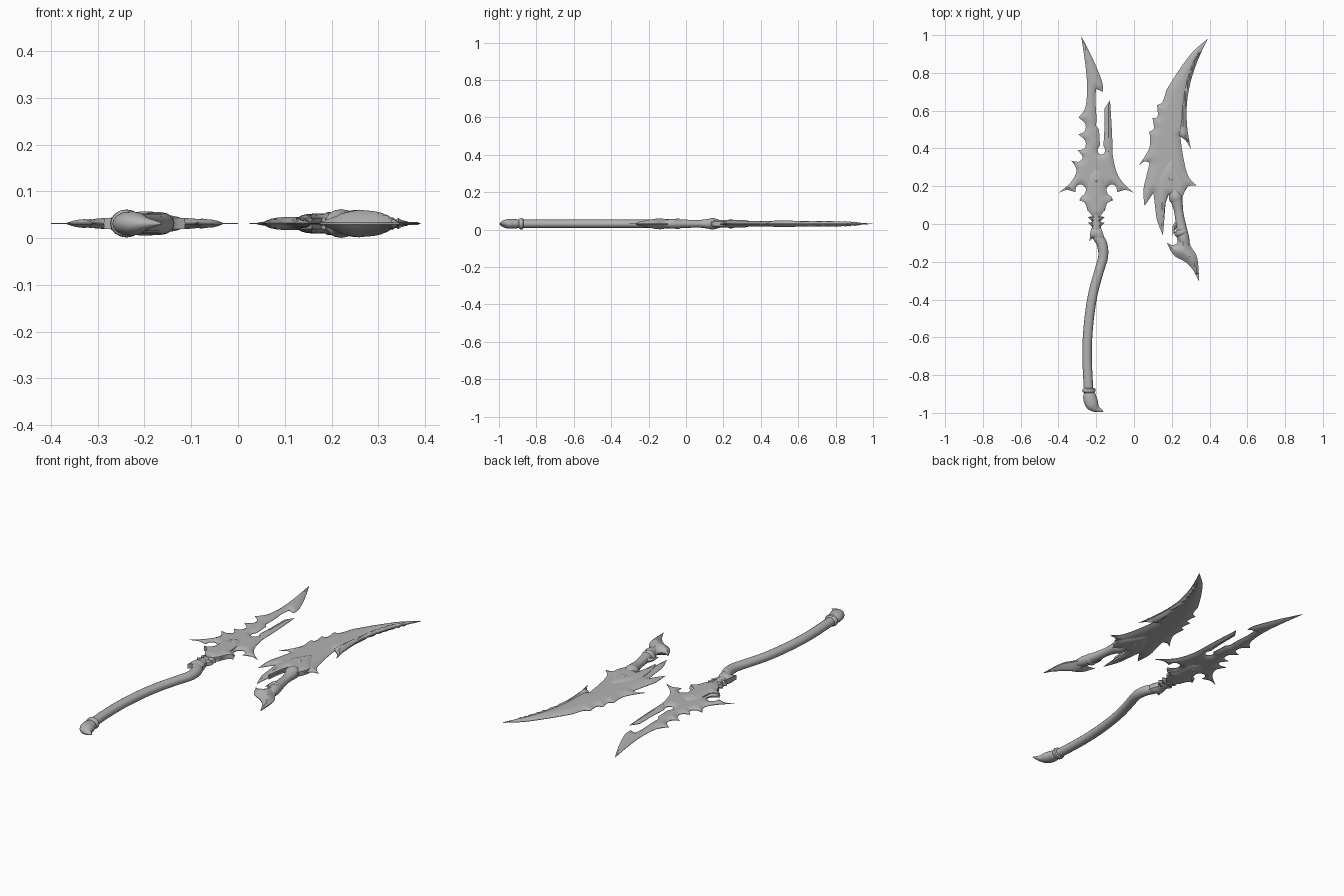
import bpy, bmesh, math
from mathutils import Vector, Matrix
from mathutils.geometry import delaunay_2d_cdt, intersect_point_line

if "Cube" in bpy.data.objects:
    bpy.data.objects.remove(bpy.data.objects["Cube"])

MID = 0.031   # height of the flat middle plane of both weapons

steel = bpy.data.materials.new("steel grey")
steel.diffuse_color = (0.45, 0.45, 0.45, 1)
steel.use_nodes = True
steel.node_tree.nodes["Principled BSDF"].inputs["Base Color"].default_value = steel.diffuse_color


def spline(pts, n=5):
    """Smooth curve through the points (any dimension)."""
    pts = [Vector(p) for p in pts]
    p = [pts[0]] + pts + [pts[-1]]
    out = []
    for i in range(1, len(p) - 2):
        a, b, c, d = p[i - 1:i + 3]
        for k in range(n):
            t = k / n
            out.append(0.5 * (2 * b + (c - a) * t + (2 * a - 5 * b + 4 * c - d) * t * t
                              + (3 * b - a - 3 * c + d) * t ** 3))
    return out + [pts[-1]]


def outline(strokes):
    """Each stroke is a smooth run from the last corner to a new corner."""
    prev, pts = strokes[-1][-1], []
    for s in strokes:
        run = [prev] + s
        pts += spline(run, 5 if len(run) > 2 else 1)[:-1]
        prev = s[-1]
    return pts


def finish(name, bm):
    bmesh.ops.recalc_face_normals(bm, faces=bm.faces)
    me = bpy.data.meshes.new(name)
    bm.to_mesh(me)
    bm.free()
    me.materials.append(steel)
    ob = bpy.data.objects.new(name, me)
    bpy.context.collection.objects.link(ob)
    return ob


def distance(p, loop):
    best = 9.0
    for a, b in zip(loop, loop[1:] + loop[:1]):
        ab = b - a
        t = max(0, min(1, (p - a).dot(ab) / max(ab.length_squared, 1e-12)))
        best = min(best, (p - a - ab * t).length)
    return best


def blade(name, strokes, cap, bevel, edge=0.001, grid=0.012):
    """Flat blade, thickness rising from the edge to cap over the bevel width."""
    loop = outline(strokes)
    pts = list(loop)
    xs, ys = [p.x for p in loop], [p.y for p in loop]
    for i in range(int((max(xs) - min(xs)) / grid) + 1):
        for j in range(int((max(ys) - min(ys)) / grid) + 1):
            q = Vector((min(xs) + i * grid, min(ys) + j * grid))
            if distance(q, loop) > grid * 0.4:
                pts.append(q)
    res = delaunay_2d_cdt(pts, [], [list(range(len(loop)))], 1, 1e-5)
    verts, faces = res[0], res[2]
    bm = bmesh.new()
    top, low = {}, {}
    for i in {i for f in faces for i in f}:
        p = verts[i]
        t = min(distance(p, loop) / bevel, 1)
        h = edge + (cap - edge) * t * (2 - t)
        top[i] = bm.verts.new((p.x, p.y, MID + h))
        low[i] = bm.verts.new((p.x, p.y, MID - h))
    count = {}
    for f in faces:
        bm.faces.new([top[i] for i in f])
        bm.faces.new([low[i] for i in reversed(f)])
        for a, b in zip(f, list(f[1:]) + [f[0]]):
            count.setdefault(frozenset((a, b)), []).append((a, b))
    for e in count.values():          # rim wall
        if len(e) == 1:
            a, b = e[0]
            bm.faces.new([top[b], top[a], low[a], low[b]])
    return finish(name, bm)


def tube(name, path, flat=1.0, sides=16, n=5):
    """Round bar along (x, y, radius) points."""
    pts = spline(path, n)
    bm, rings = bmesh.new(), []
    for i, p in enumerate(pts):
        d = pts[min(i + 1, len(pts) - 1)] - pts[max(i - 1, 0)]
        side = Vector((-d.y, d.x, 0)).normalized()
        ring = []
        for k in range(sides):
            a = 2 * math.pi * k / sides
            v = Vector((p.x, p.y, MID)) + side * p.z * math.cos(a)
            ring.append(bm.verts.new(v + Vector((0, 0, p.z * flat * math.sin(a)))))
        rings.append(ring)
    for r, s in zip(rings, rings[1:]):
        for k in range(sides):
            m = (k + 1) % sides
            bm.faces.new([r[k], r[m], s[m], s[k]])
    bm.faces.new(rings[0])
    bm.faces.new(rings[-1])
    return finish(name, bm)


def boss(name, x, y, rx, ry, rz):
    bm = bmesh.new()
    m = Matrix.Translation((x, y, MID)) @ Matrix.Diagonal((rx, ry, rz, 1))
    bmesh.ops.create_uvsphere(bm, u_segments=16, v_segments=8, radius=1, matrix=m)
    return finish(name, bm)


# --- polearm: forked blade with winged guard ---
right_side = [
    [(-.23, .90), (-.19, .81), (-.167, .745), (-.165, .70)], [(-.20, .715)],
    [(-.205, .66), (-.20, .59), (-.20, .52)], [(-.185, .50)],
    [(-.18, .415)], [(-.192, .395), (-.187, .375), (-.172, .367), (-.157, .377), (-.153, .395), (-.162, .415)],
    [(-.157, .50), (-.157, .61)], [(-.127, .655)],
    [(-.12, .55), (-.115, .45), (-.112, .36), (-.09, .27), (-.055, .215), (0, .165)],
    [(-.045, .18), (-.09, .168)],
    [(-.095, .198), (-.12, .21), (-.145, .188), (-.138, .158), (-.12, .145)],
    [(-.11, .125)], [(-.14, .112), (-.155, .07)], [(-.175, .06)],
]
left_side = [
    [(-.225, .06)], [(-.245, .07)], [(-.26, .112), (-.29, .125)], [(-.28, .145)],
    [(-.262, .158), (-.255, .188), (-.28, .21), (-.305, .198), (-.31, .168)],
    [(-.355, .18), (-.40, .165)],
    [(-.345, .21), (-.315, .25), (-.305, .29), (-.33, .335)],
    [(-.29, .33), (-.272, .355), (-.298, .39)],
    [(-.262, .40), (-.258, .44), (-.295, .475)],
    [(-.262, .49), (-.258, .53), (-.295, .565)],
    [(-.26, .61), (-.248, .71), (-.256, .83), (-.28, .997)],
]
blade("polearm_blade", right_side + left_side, 0.012, 0.032)
blade("polearm_guard_plate", [
    [(-.165, .25), (-.155, .19), (-.15, .15), (-.113, .125)], [(-.14, .11), (-.157, .07)],
    [(-.18, .04)], [(-.22, .04)], [(-.243, .07)], [(-.26, .11), (-.287, .125)],
    [(-.25, .15), (-.245, .19), (-.235, .25), (-.20, .29)]], 0.02, 0.03, 0.012)
boss("polearm_guard_gem", -.20, .235, .026, .018, .024)
for y in (.025, -.005):
    blade("polearm_neck_spikes", [[(-.20, y + .018)], [(-.155, y + .012)], [(-.175, y - .008)],
                                  [(-.20, y - .015)], [(-.225, y - .008)], [(-.245, y + .012)]],
          0.024, 0.02, 0.008)
blade("polearm_neck_spur", [[(-.175, -.02)], [(-.16, -.065), (-.17, -.10)], [(-.21, -.075), (-.235, -.09)],
                            [(-.232, -.05), (-.225, -.02)]], 0.026, 0.025, 0.012)

# --- polearm: bent shaft and beak pommel ---
tube("polearm_shaft", [(-.20, .09, .016), (-.20, 0, .023), (-.195, -.06, .026), (-.17, -.105, .028),
                       (-.163, -.17, .026), (-.185, -.25, .025), (-.215, -.36, .025), (-.235, -.48, .025),
                       (-.247, -.62, .025), (-.247, -.75, .025), (-.239, -.90, .025)], 0.88)
tube("polearm_shaft_ring", [(-.239, -.868, .024), (-.239, -.874, .034), (-.238, -.888, .034),
                            (-.238, -.896, .024)], 0.85, n=2)
tube("polearm_pommel", [(-.238, -.89, .024), (-.236, -.905, .033), (-.23, -.935, .036),
                        (-.217, -.96, .033), (-.195, -.98, .018), (-.163, -.993, .002)], 0.72)

# --- sword: curved barbed blade ---
blade("sword_blade", [
    [(.335, .86), (.297, .74), (.279, .62), (.283, .50), (.302, .395)], [(.275, .44), (.245, .465)],
    [(.255, .39), (.272, .30), (.292, .245), (.33, .205)], [(.29, .20), (.265, .165), (.25, .13)],
    [(.21, .15), (.185, .155)], [(.168, .11), (.16, .02), (.153, -.06)],
    [(.122, .02), (.112, .09), (.103, .165)], [(.08, .13), (.055, .095)],
    [(.05, .18), (.065, .25), (.083, .325)], [(.055, .33), (.025, .31)],
    [(.065, .37), (.085, .42), (.082, .49)], [(.105, .505), (.098, .56)],
    [(.125, .57), (.122, .63)], [(.15, .645), (.172, .71)],
    [(.235, .81), (.31, .91), (.39, .98)]], 0.014, 0.045)
blade("sword_cutting_edge", [
    [(.333, .86), (.295, .74), (.277, .62), (.281, .50), (.298, .41)], [(.27, .445), (.235, .47)],
    [(.248, .60), (.27, .74), (.315, .87), (.386, .975)]], 0.017, 0.018, 0.003)
blade("sword_root_plate", [
    [(.25, .26), (.275, .20), (.25, .13)], [(.21, .15), (.18, .16)], [(.165, .10), (.158, .03)],
    [(.135, .09), (.125, .18), (.14, .26), (.20, .35)]], 0.021, 0.03, 0.012)
boss("sword_root_gem", .195, .24, .018, .026, .025)

# --- sword: grip and blade-shaped pommel ---
tube("sword_grip", [(.212, .18, .024), (.22, .145, .036), (.228, .115, .03), (.236, .07, .024),
                    (.244, .02, .025), (.253, -.03, .028), (.263, -.08, .03), (.275, -.12, .02)], 0.85)
for x, y in ((.222, .135), (.249, -.045)):
    tube("sword_grip_ring", [(x - .004, y + .015, .025), (x - .002, y + .008, .035),
                             (x + .002, y - .008, .035), (x + .004, y - .015, .025)], 0.8, n=2)
blade("sword_pommel_blade", [
    [(.30, -.115), (.335, -.18), (.345, -.305)], [(.31, -.24), (.27, -.20), (.21, -.165), (.175, -.10)],
    [(.205, -.112), (.228, -.10), (.226, -.07), (.207, -.04)], [(.24, -.05), (.278, -.04)]],
    0.031, 0.06, 0.002)
blade("sword_grip_hook", [[(.235, .03)], [(.24, -.03)], [(.225, -.02), (.205, -.06)],
                          [(.205, -.01), (.235, .03)]], 0.014, 0.02, 0.002)

# smooth shading, keeping edges crisp
for ob in bpy.context.collection.objects:
    ob.select_set(True)
    bpy.context.view_layer.objects.active = ob
bpy.ops.object.shade_smooth_by_angle(angle=math.radians(35))
